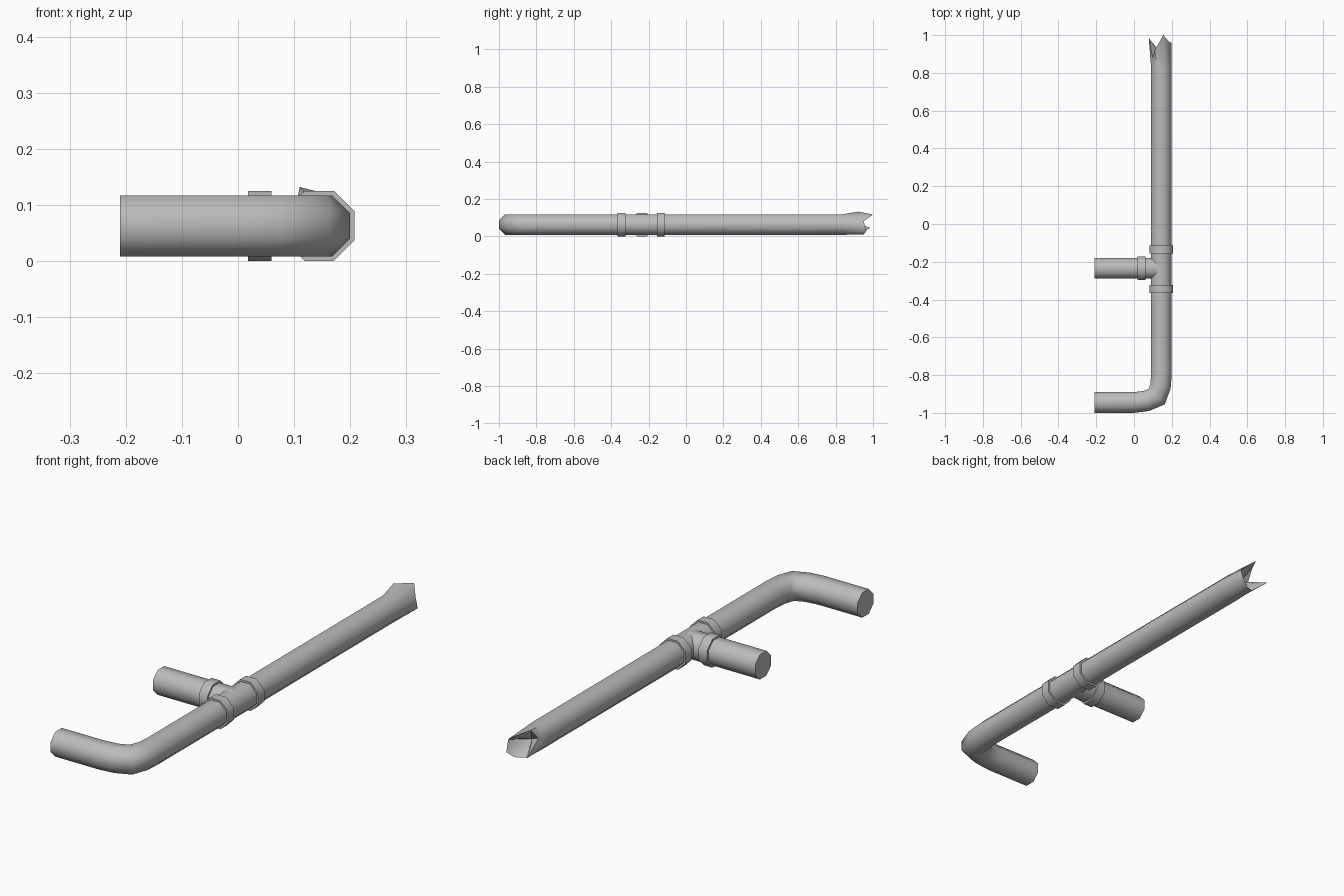
import bpy, bmesh
from math import pi, cos, sin, radians
from mathutils import Vector

cube = bpy.data.objects.get("Cube")
if cube:
    bpy.data.objects.remove(cube, do_unlink=True)

SIDES = 8
AXIS_Z = 0.0625          # height of the pipe centre line
MAIN_X = 0.145           # centre line of the long run
PIPE, COLLAR = 0.059, 0.0677

metal = bpy.data.materials.new("pipe_grey")
metal.use_nodes = True
grey = (0.5, 0.5, 0.5, 1)
metal.diffuse_color = grey
metal.node_tree.nodes["Principled BSDF"].inputs["Base Color"].default_value = grey


def sweep(bm, path, radius):
    """Mitred octagonal tube along a level path; returns its rings."""
    pts = [Vector((x, y, AXIS_Z)) for x, y in path]
    rings = []
    for i, p in enumerate(pts):
        before = (p - pts[i - 1]).normalized() if i else None
        after = (pts[i + 1] - p).normalized() if i + 1 < len(pts) else None
        d = ((before or after) + (after or before)).normalized()
        side = Vector((d.y, -d.x, 0)) / d.dot(after or before)
        ring = []
        for k in range(SIDES):
            a = (k + 0.5) * 2 * pi / SIDES
            ring.append(bm.verts.new(p + side * radius * cos(a) + Vector((0, 0, radius * sin(a)))))
        rings.append(ring)
    for a, b in zip(rings, rings[1:]):
        for k in range(SIDES):
            n = (k + 1) % SIDES
            bm.faces.new((a[k], a[n], b[n], b[k]))
    return rings


def finish(bm, name):
    bmesh.ops.recalc_face_normals(bm, faces=bm.faces)
    mesh = bpy.data.meshes.new(name)
    bm.to_mesh(mesh)
    bm.free()
    mesh.materials.append(metal)
    obj = bpy.data.objects.new(name, mesh)
    bpy.context.collection.objects.link(obj)
    bpy.ops.object.select_all(action='DESELECT')
    obj.select_set(True)
    bpy.context.view_layer.objects.active = obj
    bpy.ops.object.shade_smooth_by_angle(angle=radians(50))


def straight(name, path, radius):
    bm = bmesh.new()
    rings = sweep(bm, path, radius)
    bm.faces.new(rings[0])
    bm.faces.new(rings[-1])
    finish(bm, name)


# Long run with a bent foot and a torn far end
bm = bmesh.new()
rings = sweep(bm, [(-0.21, -0.945), (0, -0.945), (0.065, -0.937), (0.12, -0.914),
                   (0.14, -0.86), (MAIN_X, -0.8), (MAIN_X, 0.83), (MAIN_X, 0.95)], PIPE)
bm.faces.new(rings[0])
# Jagged lip: (x, y, z) of each corner, going round from the +x side
lip = [(0.198, 0.95, 0.08), (0.155, 1.0, 0.117), (0.11, 0.92, 0.132), (0.10, 0.88, 0.085),
       (0.078, 0.985, 0.045), (0.122, 0.93, 0.012), (0.168, 0.95, 0.01), (0.197, 0.965, 0.03)]
for v, co in zip(rings[-1], lip):
    v.co = co
# Hollow inside the torn end
core = bm.verts.new((MAIN_X, 0.86, AXIS_Z))
for k in range(SIDES):
    bm.faces.new((rings[-1][k], rings[-1][(k + 1) % SIDES], core))
finish(bm, "main_pipe")

# Side branch and the three joint collars
straight("branch_pipe", [(-0.21, -0.235), (MAIN_X, -0.235)], PIPE)
for name, y in (("front_collar", -0.345), ("rear_collar", -0.135)):
    straight(name, [(MAIN_X, y - 0.021), (MAIN_X, y + 0.021)], COLLAR)
straight("branch_collar", [(0.018, -0.235), (0.06, -0.235)], COLLAR)
